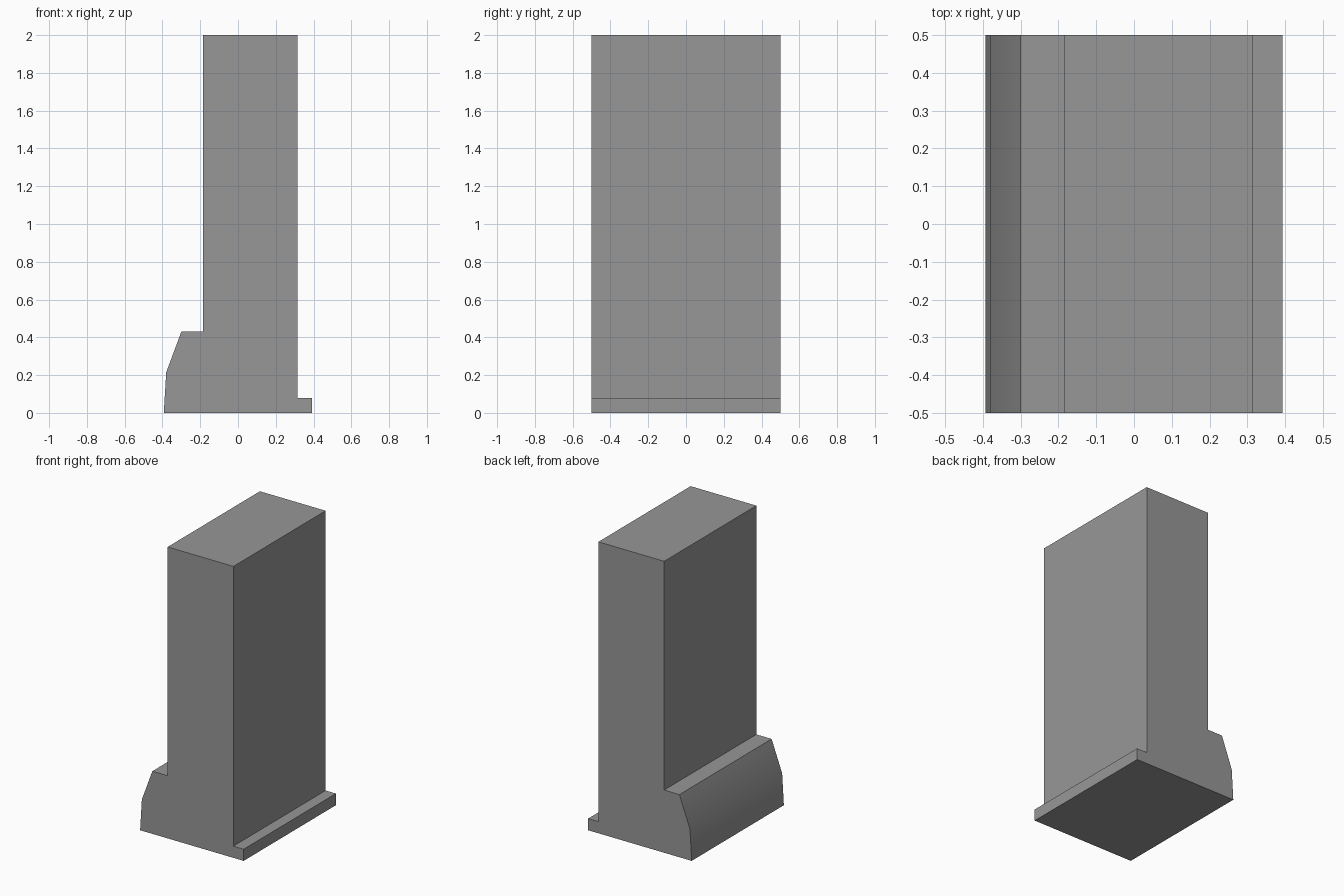
import bpy
import bmesh

cube = bpy.data.objects.get("Cube")
if cube:
    bpy.data.objects.remove(cube, do_unlink=True)

DEPTH = 1.0

grey = bpy.data.materials.new("stone_grey")
grey.use_nodes = True
colour = (0.31, 0.31, 0.31, 1)
grey.diffuse_color = colour
grey.node_tree.nodes["Principled BSDF"].inputs["Base Color"].default_value = colour


def extrude_profile(name, points, depth, material):
    """Extrude an x-z outline along y, centred on y = 0."""
    mesh = bpy.data.meshes.new(name)
    obj = bpy.data.objects.new(name, mesh)
    bpy.context.collection.objects.link(obj)
    bm = bmesh.new()
    face = bm.faces.new([bm.verts.new((x, -depth / 2, z)) for x, z in points])
    result = bmesh.ops.extrude_face_region(bm, geom=[face])
    verts = [v for v in result["geom"] if isinstance(v, bmesh.types.BMVert)]
    bmesh.ops.translate(bm, verts=verts, vec=(0, depth, 0))
    bmesh.ops.recalc_face_normals(bm, faces=bm.faces)
    bm.to_mesh(mesh)
    bm.free()
    mesh.materials.append(material)
    return obj


# Wall section: rounded plinth on the right, low ledge on the left
outline = [
    (-0.393, 0), (0.393, 0), (0.393, 0.08), (0.315, 0.08),
    (0.315, 2), (-0.184, 2), (-0.184, 0.43),
    (-0.30, 0.43), (-0.38, 0.215),
]
wall = extrude_profile("wall_with_plinth", outline, DEPTH, grey)

# Soften only the shallow bend of the plinth face
bpy.ops.object.select_all(action="DESELECT")
wall.select_set(True)
bpy.context.view_layer.objects.active = wall
bpy.ops.object.shade_smooth_by_angle(angle=0.52)
